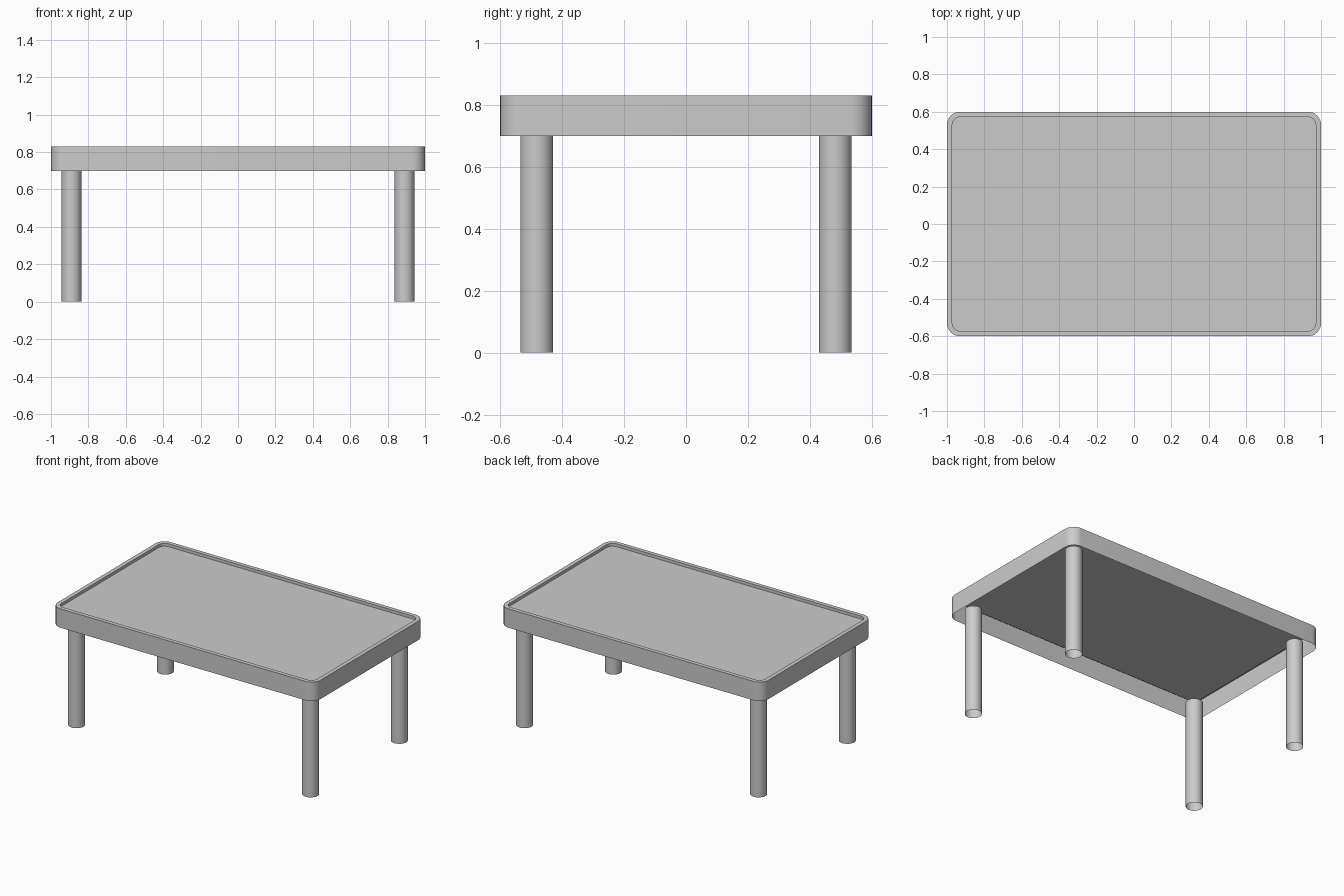
import bpy, bmesh, math

if "Cube" in bpy.data.objects:
    bpy.data.objects.remove(bpy.data.objects["Cube"])


def rounded_rect(hx, hy, r, z, seg=8):
    """Counter-clockwise rounded rectangle outline."""
    pts = []
    corners = ((1, 1), (-1, 1), (-1, -1), (1, -1))
    for q, (sx, sy) in enumerate(corners):
        for k in range(seg + 1):
            a = math.pi / 2 * (q + k / seg)
            pts.append((sx * (hx - r) + r * math.cos(a),
                        sy * (hy - r) + r * math.sin(a), z))
    return pts


def circle(x, y, r, z, n=32):
    return [(x + r * math.cos(2 * math.pi * i / n),
             y + r * math.sin(2 * math.pi * i / n), z) for i in range(n)]


def loft(name, outlines, cap=False):
    """Bridge successive closed outlines; optionally fill the last one."""
    bm = bmesh.new()
    rings = [[bm.verts.new(p) for p in o] for o in outlines]
    n = len(rings[0])
    for a, b in zip(rings, rings[1:]):
        for i in range(n):
            j = (i + 1) % n
            bm.faces.new((a[i], a[j], b[j], b[i]))
    if cap:
        bm.faces.new(rings[-1])
    mesh = bpy.data.meshes.new(name)
    bm.to_mesh(mesh)
    bm.free()
    ob = bpy.data.objects.new(name, mesh)
    bpy.context.collection.objects.link(ob)
    bpy.ops.object.select_all(action='DESELECT')
    ob.select_set(True)
    bpy.context.view_layer.objects.active = ob
    bpy.ops.object.shade_smooth_by_angle(angle=math.radians(35))
    return ob


# Table top: skirt open underneath, narrow raised rim, recessed panel
loft("table_top", [
    rounded_rect(1.0, 0.6, 0.07, 0.70),
    rounded_rect(1.0, 0.6, 0.07, 0.83),
    rounded_rect(0.972, 0.572, 0.042, 0.83),
    rounded_rect(0.972, 0.572, 0.042, 0.81),
], cap=True)

# Four round tubular legs
for side, sx in (("left", -1), ("right", 1)):
    for end, sy in (("front", -1), ("back", 1)):
        x, y = sx * 0.89, sy * 0.482
        loft(f"{end}_{side}_leg", [circle(x, y, 0.053, 0.0),
                                   circle(x, y, 0.053, 0.74)])
